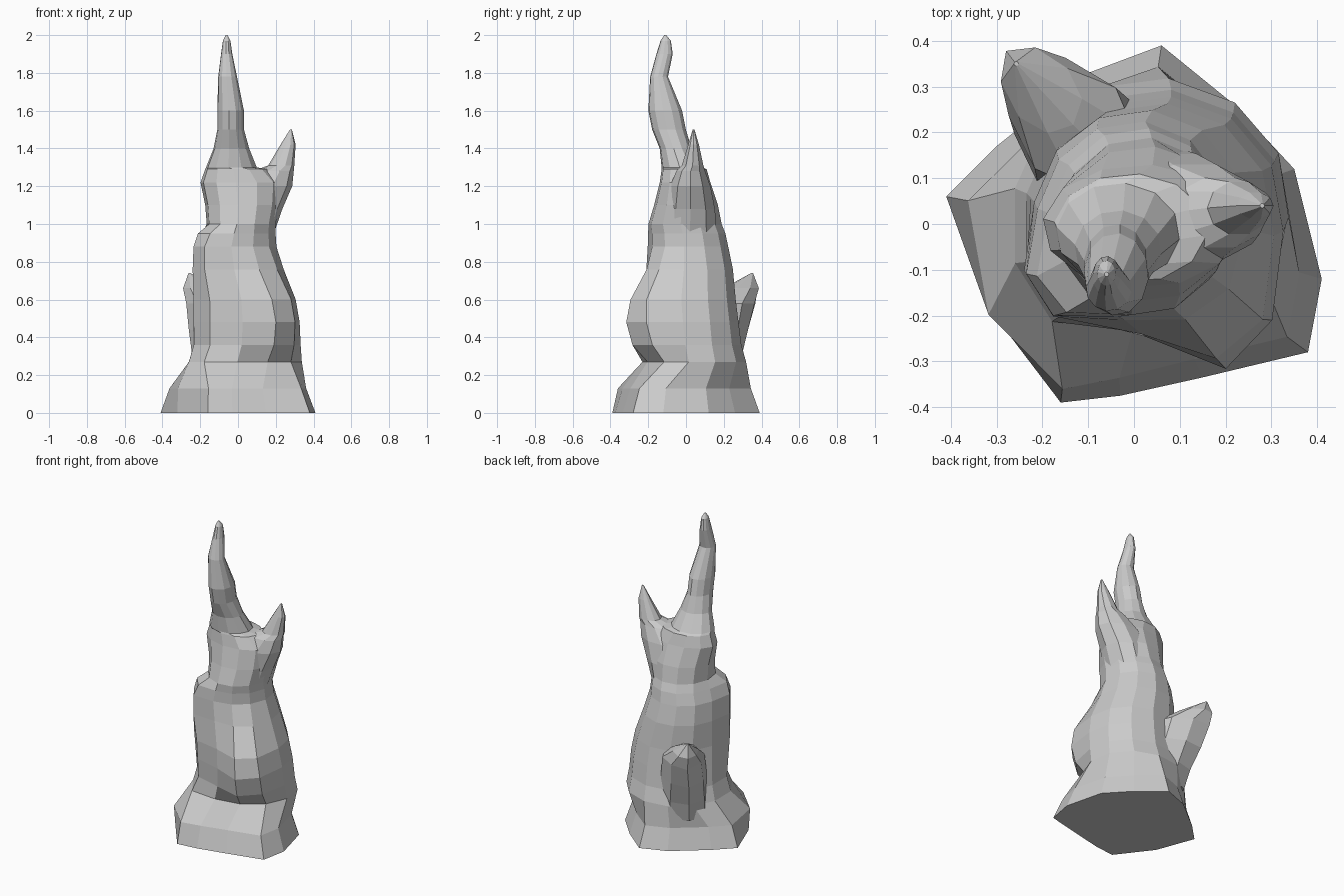
import bpy, bmesh
from math import cos, sin, pi, exp

if "Cube" in bpy.data.objects:
    bpy.data.objects.remove(bpy.data.objects["Cube"])


def loft(name, rings, sides, first=(), phase=0.0, pulls=()):
    """Stack horizontal rings (z, xmin, xmax, ymin, ymax), capped at both ends.
    pulls: (centre, shift, reach, height, zmin, zmax) soft drags making bulges."""
    loops = list(first)
    for z, x0, x1, y0, y1 in rings:
        cx, cy, rx, ry = (x0 + x1) / 2, (y0 + y1) / 2, (x1 - x0) / 2, (y1 - y0) / 2
        loops.append([(cx + rx * cos(phase + 2 * pi * i / sides),
                       cy + ry * sin(phase + 2 * pi * i / sides), z) for i in range(sides)])
    bm = bmesh.new()
    vs = [[bm.verts.new(p) for p in lp] for lp in loops]
    for a, b in zip(vs, vs[1:]):
        for i in range(sides):
            j = (i + 1) % sides
            bm.faces.new((a[i], a[j], b[j], b[i]))
    bm.faces.new(vs[0][::-1])
    bm.faces.new(vs[-1])
    for (px, py, pz), (dx, dy), reach, height, zmin, zmax in pulls:
        for v in bm.verts:
            x, y, z = v.co
            if zmin <= z <= zmax:
                w = exp(-((x - px) ** 2 + (y - py) ** 2) / reach ** 2
                        - ((z - pz) / height) ** 2)
                v.co.x += dx * w
                v.co.y += dy * w
    bmesh.ops.recalc_face_normals(bm, faces=bm.faces)
    me = bpy.data.meshes.new(name)
    bm.to_mesh(me)
    bm.free()
    ob = bpy.data.objects.new(name, me)
    bpy.context.collection.objects.link(ob)
    return ob


# Irregular footprint, flaring out to the ground
foot = [(.41, -.12), (.35, .12), (.22, .26), (.06, .39), (-.1, .33), (-.3, .17),
        (-.41, .06), (-.32, -.18), (-.16, -.39), (-.03, -.375), (.15, -.335), (.38, -.28)]
base = [[(x * s, y * s, z) for x, y in foot] for z, s in ((0, 1), (.13, .88))]

# Bulge low on the front right, shoulder ledge and foot corner on the front left
bulge = ((.2, -.18, .5), (.05, -.13), .15, .24, .34, .8)
shoulder = ((-.18, -.14, .85), (-.068, -.06), .12, .6, .3, .96)
corner = ((-.22, -.2, .22), (-.055, -.06), .16, .2, .1, .3)

# Main trunk tapering to the tall bent tip
spire = loft("rock_spire", [
    (.27, -.26, .34, -.225, .32), (.36, -.235, .33, -.22, .295),
    (.48, -.225, .322, -.22, .28),
    (.6, -.215, .30, -.22, .265), (.76, -.215, .24, -.2, .25),
    (.88, -.205, .205, -.195, .225), (.95, -.18, .2, -.195, .21), (1.0, -.167, .2, -.2, .19),
    (1.1, -.175, .22, -.17, .17), (1.22, -.2, .23, -.14, .13),
    (1.29, -.175, .16, -.13, .11), (1.3, -.17, .1, -.13, .09), (1.4, -.13, .06, -.14, .03),
    (1.5, -.11, .032, -.18, 0), (1.6, -.11, .032, -.2, -.02),
    (1.78, -.105, -.005, -.19, -.095), (1.9, -.09, -.03, -.157, -.07),
    (1.97, -.08, -.04, -.135, -.08), (2.0, -.065, -.055, -.115, -.105)],
    12, base, -.12, (bulge, shoulder, corner))

parts = [
    # Right spike forking out of the trunk
    loft("right_spike", [
        (.95, -.05, .19, -.13, .17), (1.08, -.05, .235, -.11, .16),
        (1.2, -.02, .287, -.09, .135), (1.28, .08, .295, -.055, .105),
        (1.31, .16, .298, -.025, .095),
        (1.42, .225, .305, .01, .07), (1.5, .275, .285, .035, .045)], 10),
    # Short spike growing out of the back left
    loft("back_spike", [
        (.18, -.23, .08, 0, .27), (.3, -.24, .06, .02, .29), (.44, -.25, .03, .05, .31),
        (.58, -.25, 0, .08, .33), (.66, -.25, -.1, .18, .33),
        (.74, -.262, -.252, .345, .355)], 8,
        pulls=[((-.22, .3, .6), (-.055, .075), .11, .25, 0, .7)]),
]

# Fuse everything into a single faceted rock
bpy.context.view_layer.objects.active = spire
for p in parts:
    m = spire.modifiers.new("fuse", 'BOOLEAN')
    m.operation, m.solver, m.object = 'UNION', 'EXACT', p
    bpy.ops.object.modifier_apply(modifier=m.name)
    bpy.data.objects.remove(p)
